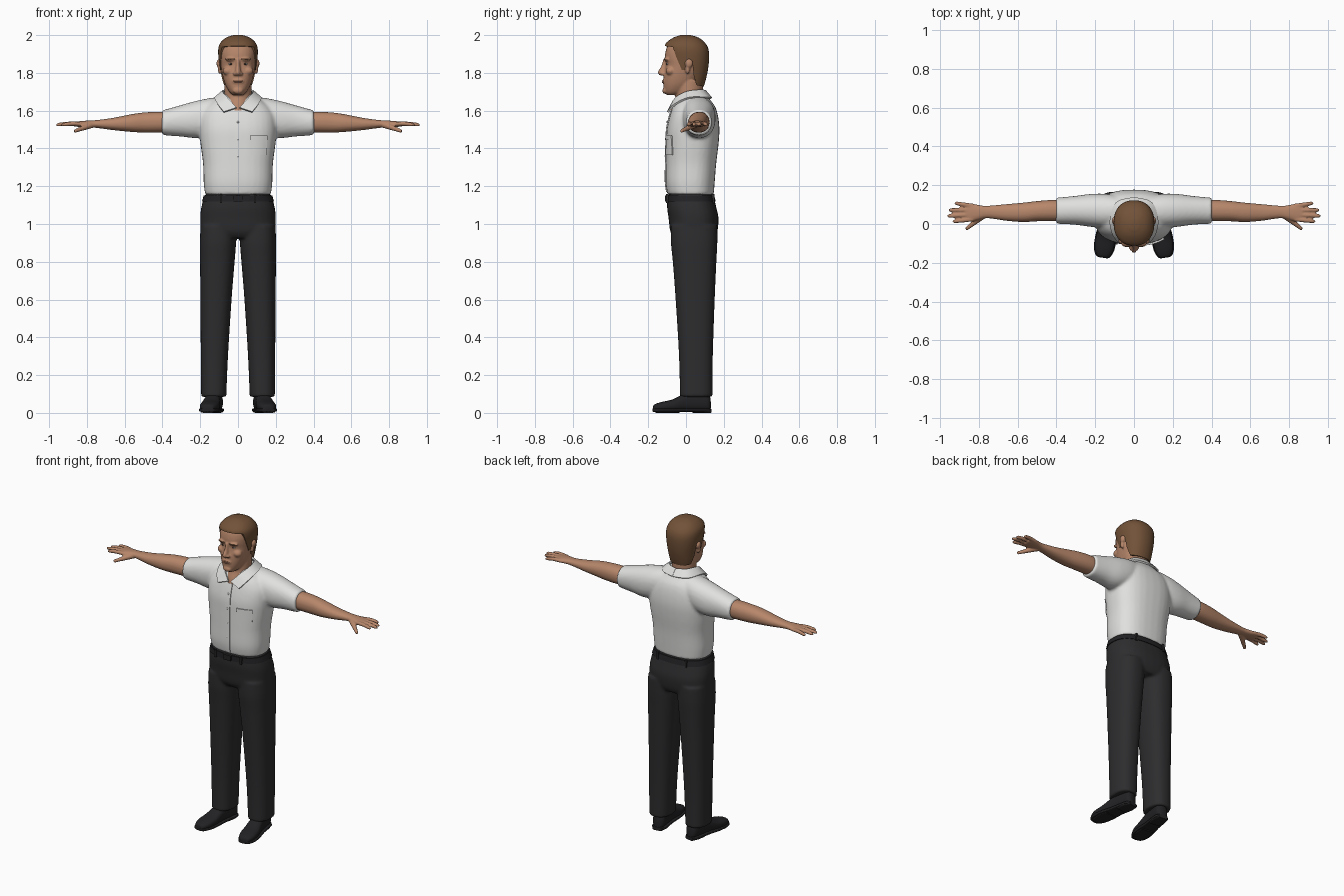
import bpy, bmesh, math
from mathutils import Vector, Matrix

cube = bpy.data.objects.get("Cube")
if cube:
    bpy.data.objects.remove(cube, do_unlink=True)


def material(name, r, g, b):
    m = bpy.data.materials.new(name)
    m.use_nodes = True
    m.diffuse_color = (r, g, b, 1)
    bsdf = m.node_tree.nodes["Principled BSDF"]
    bsdf.inputs["Base Color"].default_value = (r, g, b, 1)
    bsdf.inputs["Roughness"].default_value = 0.8
    return m


SKIN = material("skin", 0.47, 0.24, 0.145)
LIP = material("lip_tone", 0.38, 0.17, 0.11)
HAIR = material("brown_hair", 0.17, 0.085, 0.04)
SHIRT = material("white_cloth", 0.75, 0.75, 0.74)
PANTS = material("charcoal_cloth", 0.026, 0.026, 0.028)
LEATHER = material("black_leather", 0.016, 0.016, 0.018)
EYE = material("eye_white", 0.55, 0.52, 0.48)
IRIS = material("dark_iris", 0.03, 0.02, 0.015)


def spline(rows, n=4):
    """Catmull-Rom interpolation between rows of numbers."""
    out = []
    for i in range(len(rows) - 1):
        p = [rows[max(i - 1, 0)], rows[i], rows[i + 1], rows[min(i + 2, len(rows) - 1)]]
        for k in range(n):
            t = k / n
            out.append([b + 0.5 * t * (c - a + t * (2 * a - 5 * b + 4 * c - d + t * (3 * (b - c) + d - a)))
                        for a, b, c, d in zip(*p)])
    return out + [list(rows[-1])]


def loft(bm, axis, rows, power=2.2, sides=32, n=4):
    """Rounded sections (t, u0, u1, v0, v1) stacked along an axis."""
    rings = []
    for t, u0, u1, v0, v1 in spline(rows, n):
        ring = []
        for k in range(sides):
            a = math.tau * k / sides
            c, s = math.cos(a), math.sin(a)
            u = (u0 + u1) / 2 + (u1 - u0) / 2 * math.copysign(abs(c) ** (2 / power), c)
            v = (v0 + v1) / 2 + (v1 - v0) / 2 * math.copysign(abs(s) ** (2 / power), s)
            ring.append(bm.verts.new({"x": (t, u, v), "y": (u, t, v), "z": (u, v, t)}[axis]))
        rings.append(ring)
    for a, b in zip(rings, rings[1:]):
        for k in range(sides):
            j = (k + 1) % sides
            bm.faces.new((a[k], a[j], b[j], b[k]))
    bm.faces.new(rings[0])
    bm.faces.new(rings[-1])
    bmesh.ops.recalc_face_normals(bm, faces=bm.faces)


def blob(bm, centre, radii):
    m = Matrix.Translation(centre) @ Matrix.Diagonal((*radii, 1))
    bmesh.ops.create_uvsphere(bm, u_segments=16, v_segments=10, radius=1, matrix=m)


def strip(bm, edge_a, edge_b, n=4):
    """Ribbon of faces between two smoothed edges."""
    pairs = [(bm.verts.new(a), bm.verts.new(b)) for a, b in zip(spline(edge_a, n), spline(edge_b, n))]
    for (a, b), (c, d) in zip(pairs, pairs[1:]):
        bm.faces.new((a, b, d, c))


def finish(name, bm, mat, mirror_first=False, voxel=0, relax=0, mirror=False, mods=()):
    """Turn a bmesh into an object, with its modifiers applied."""
    me = bpy.data.meshes.new(name)
    bm.to_mesh(me)
    bm.free()
    ob = bpy.data.objects.new(name, me)
    bpy.context.collection.objects.link(ob)
    stack = []
    if mirror_first:
        stack.append(("MIRROR", {"use_mirror_merge": False}))
    if voxel:
        stack.append(("REMESH", {"mode": "VOXEL", "voxel_size": voxel}))
    if relax:
        stack.append(("SMOOTH", {"factor": 0.5, "iterations": relax}))
    stack += mods
    if mirror:
        stack.append(("MIRROR", {"use_mirror_merge": False}))
    for kind, settings in stack:
        mod = ob.modifiers.new(kind.title(), kind)
        for key, value in settings.items():
            setattr(mod, key, value)
    bpy.context.view_layer.update()
    baked = bpy.data.meshes.new_from_object(ob.evaluated_get(bpy.context.evaluated_depsgraph_get()))
    ob.modifiers.clear()
    ob.data = baked
    baked.materials.clear()
    baked.materials.append(mat)
    baked.polygons.foreach_set("use_smooth", [True] * len(baked.polygons))
    baked.set_sharp_from_angle(angle=math.radians(50))
    baked.update()
    return ob


# Shirt: torso and sleeves fused
bm = bmesh.new()
loft(bm, "z", [(z, -w, w, f, b) for z, w, f, b in (
    (1.155, .174, -.098, .147), (1.22, .182, -.108, .152), (1.32, .185, -.107, .16),
    (1.42, .198, -.105, .172), (1.5, .205, -.102, .177), (1.57, .2, -.087, .17),
    (1.62, .17, -.07, .155), (1.655, .125, -.052, .13), (1.69, .08, -.03, .105))], 2.5)
for s in (1, -1):
    loft(bm, "x", [(s * x, *r) for x, *r in (
        (.06, 0, .14, 1.5, 1.675), (.14, -.02, .155, 1.47, 1.668), (.22, -.015, .155, 1.455, 1.652),
        (.3, -.004, .145, 1.463, 1.63), (.37, 0, .138, 1.468, 1.61), (.402, 0, .136, 1.472, 1.602))])
shirt = finish("shirt", bm, SHIRT, voxel=.009, relax=5)

# Shirt collar
bm = bmesh.new()
strip(bm, [(0, .102, 1.705), (.06, .08, 1.708), (.08, .01, 1.7), (.055, -.052, 1.668), (.008, -.085, 1.615)],
      [(0, .135, 1.665), (.09, .11, 1.668), (.122, .02, 1.668), (.108, -.055, 1.635), (.075, -.097, 1.592)])
finish("collar", bm, SHIRT, mods=[("SOLIDIFY", {"thickness": .01, "offset": 0})], mirror=True)


def shirt_plate(name, x0, x1, z0, z1, lift):
    """Cloth patch projected on the front of the shirt."""
    bm = bmesh.new()
    xs = [x0 + (x1 - x0) * i / 6 for i in range(7)]
    for a, b in zip(xs, xs[1:]):
        strip(bm, [(a, -.3, z0), (a, -.3, z1)], [(b, -.3, z0), (b, -.3, z1)], 16)
    bmesh.ops.remove_doubles(bm, verts=bm.verts, dist=1e-5)
    bmesh.ops.recalc_face_normals(bm, faces=bm.faces)
    finish(name, bm, SHIRT, mods=[
        ("SHRINKWRAP", {"target": shirt, "wrap_method": "PROJECT", "use_project_y": True,
                        "use_positive_direction": True, "wrap_mode": "ABOVE_SURFACE", "offset": lift}),
        ("SOLIDIFY", {"thickness": .006, "offset": 0})])


shirt_plate("button_placket", -.017, .017, 1.17, 1.6, .002)
shirt_plate("chest_pocket", .065, .15, 1.365, 1.465, .003)
shirt_plate("pocket_hem", .063, .152, 1.445, 1.468, .006)
bm = bmesh.new()
for z, y in ((1.27, -.11), (1.36, -.109), (1.45, -.107), (1.54, -.099)):
    blob(bm, (0, y, z), (.006, .004, .006))
finish("shirt_buttons", bm, SHIRT)

# Trousers: pelvis and legs fused
bm = bmesh.new()
loft(bm, "z", [(z, -w, w, f, b) for z, w, f, b in (
    (.925, .15, -.06, .15), (.96, .192, -.083, .166), (1.03, .2, -.092, .172),
    (1.09, .194, -.1, .16), (1.16, .174, -.098, .143))], 2.5)
for s in (1, -1):
    loft(bm, "z", [(z, s * i, s * o, f, b) for z, i, o, f, b in (
        (.085, .062, .195, -.032, .14), (.3, .053, .197, -.037, .142), (.6, .034, .199, -.055, .152),
        (.8, .018, .201, -.07, .161), (.9, .01, .202, -.08, .166), (.99, .006, .198, -.08, .166))], 2.4)
finish("trousers", bm, PANTS, voxel=.009, relax=3)

# Belt, buckle and belt loops
bm = bmesh.new()
loft(bm, "z", [(1.118, -.191, .191, -.105, .157), (1.152, -.181, .181, -.104, .15)], 2.5, 48)
finish("belt", bm, LEATHER)
bm = bmesh.new()
bmesh.ops.create_cube(bm, size=1, matrix=Matrix.Translation((0, -.106, 1.135)) @ Matrix.Diagonal((.05, .012, .034, 1)))
finish("belt_buckle", bm, LEATHER)
bm = bmesh.new()
for x, y in ((.09, -.099), (.1, .143)):
    bmesh.ops.create_cube(bm, size=1, matrix=Matrix.Translation((x, y, 1.135)) @ Matrix.Diagonal((.012, .014, .046, 1)))
finish("belt_loops", bm, PANTS, mirror=True)

# Shoes with soles and heels, toes turned out
bm = bmesh.new()
outline = [(-.176, .015), (-.168, .032), (-.13, .048), (-.07, .05), (0, .042), (.07, .04), (.115, .036), (.13, .018)]
tops = (.03, .045, .058, .072, .105, .11, .1, .08)
loft(bm, "y", [(y, -w, w, .008, h) for (y, w), h in zip(outline, tops)], 2.5)
loft(bm, "y", [(y, -w - .005, w + .005, .006, .024) for y, w in outline], 5)
loft(bm, "y", [(y, -w, w, 0, .022) for y, w in ((.04, .041), (.09, .042), (.132, .03))], 4)
loft(bm, "y", [(y, -w, w, 0, .015) for y, w in ((-.16, .03), (-.1, .047), (-.04, .042))], 4)
bmesh.ops.rotate(bm, verts=bm.verts, matrix=Matrix.Rotation(math.radians(9), 3, "Z"))
bmesh.ops.translate(bm, verts=bm.verts, vec=(.134, 0, 0))
finish("shoes", bm, LEATHER, mirror=True)

# Arms with hands
bm = bmesh.new()
loft(bm, "x", [(.34, .015, .122, 1.485, 1.592), (.42, .014, .124, 1.484, 1.594), (.5, .014, .118, 1.484, 1.59),
               (.57, .01, .11, 1.488, 1.58), (.66, .017, .102, 1.497, 1.562), (.75, .03, .094, 1.509, 1.55),
               (.79, .025, .096, 1.512, 1.548), (.84, .013, .106, 1.514, 1.544), (.87, .02, .1, 1.517, 1.54)])
for y0, y1, tip in ((.024, .014, .935), (.048, .042, .962), (.071, .072, .955), (.094, .106, .925)):
    rows = [(x, y - r, y + r, z - r, z + r) for x, y, z, r in (
        (.83, y0, 1.53, .011), ((.83 + tip) / 2, (y0 + y1) / 2, 1.531, .0115),
        (tip - .012, y1, 1.526, .0095), (tip, y1, 1.524, .004))]
    loft(bm, "x", rows, 2, 14)
start, end = Vector((.775, .045, 1.525)), Vector((.86, -.022, 1.493))
for i in range(9):
    blob(bm, start.lerp(end, i / 8), [.018 - .008 * i / 8] * 3)
finish("arms", bm, SKIN, voxel=.005, relax=2, mirror=True)

# Head, face and neck fused
bm = bmesh.new()
loft(bm, "z", [(z, -w, w, f, b) for z, w, f, b in (
    (1.683, .025, -.1, -.04), (1.7, .046, -.115, .01), (1.74, .068, -.119, .05), (1.79, .083, -.117, .085),
    (1.84, .092, -.108, .104), (1.875, .095, -.112, .108), (1.91, .096, -.109, .108),
    (1.945, .088, -.096, .098), (1.975, .06, -.06, .07), (1.988, .03, -.02, .04))], 2.25)
loft(bm, "z", [(z, -w, w, f, b) for z, w, f, b in (
    (1.59, .05, -.084, .06), (1.63, .066, -.072, .08), (1.68, .072, -.055, .088), (1.76, .072, -.06, .09))], 2)
loft(bm, "z", [(z, -w, w, f, -.085) for z, w, f in (
    (1.872, .011, -.12), (1.835, .012, -.132), (1.803, .017, -.15), (1.787, .018, -.14))], 2, 16)
blob(bm, (0, -.112, 1.706), (.028, .013, .017))
blob(bm, (0, -.113, 1.755), (.032, .012, .016))
for s in (1, -1):
    blob(bm, (s * .036, -.1, 1.872), (.032, .017, .011))
    blob(bm, (s * .052, -.082, 1.81), (.03, .026, .024))
    blob(bm, (s * .016, -.122, 1.795), (.01, .014, .009))
    blob(bm, (s * .1, .016, 1.85), (.014, .021, .024))
    blob(bm, (s * .096, .008, 1.818), (.011, .013, .024))
finish("head", bm, SKIN, voxel=.005, relax=3)

# Lips, eyes and eyebrows
bm = bmesh.new()
blob(bm, (0, -.117, 1.757), (.026, .01, .004))
blob(bm, (0, -.117, 1.749), (.022, .01, .004))
finish("lips", bm, LIP)
for name, mat, y, z, radii in (("eyes", EYE, -.094, 1.847, (.014, .01, .006)),
                               ("irises", IRIS, -.1, 1.847, (.0055, .006, .0055)),
                               ("eyebrows", HAIR, -.111, 1.873, (.022, .007, .0045))):
    bm = bmesh.new()
    blob(bm, (.037, y, z), radii)
    finish(name, bm, mat, mirror=True)

# Hair: full cap trimmed to the hairline profile
bm = bmesh.new()
hairline = [(-.14, 1.945), (-.07, 1.937), (-.05, 1.88), (-.022, 1.815), (-.004, 1.815), (.004, 1.868), (.034, 1.862),
            (.04, 1.79), (.055, 1.735), (.14, 1.718), (.14, 2.03), (-.14, 2.03)]
bm.faces.new([bm.verts.new((-.2, y, z)) for y, z in hairline])
ext = bmesh.ops.extrude_face_region(bm, geom=bm.faces[:])["geom"]
bmesh.ops.translate(bm, verts=[g for g in ext if isinstance(g, bmesh.types.BMVert)], vec=(.4, 0, 0))
bmesh.ops.recalc_face_normals(bm, faces=bm.faces)
cutter = finish("hairline_cutter", bm, HAIR)
cutter.hide_render = True
bm = bmesh.new()
loft(bm, "z", [(z, -w, w, f, b) for z, w, f, b in (
    (1.7, .07, -.04, .085), (1.75, .083, -.06, .101), (1.81, .094, -.09, .115), (1.87, .102, -.1, .122),
    (1.92, .105, -.11, .12), (1.955, .096, -.108, .104), (1.985, .066, -.07, .07), (2.0, .025, -.03, .025))], 2.25, 40)
finish("hair", bm, HAIR, mods=[("BOOLEAN", {"operation": "INTERSECT", "object": cutter, "solver": "EXACT"})])
bpy.data.objects.remove(cutter, do_unlink=True)
